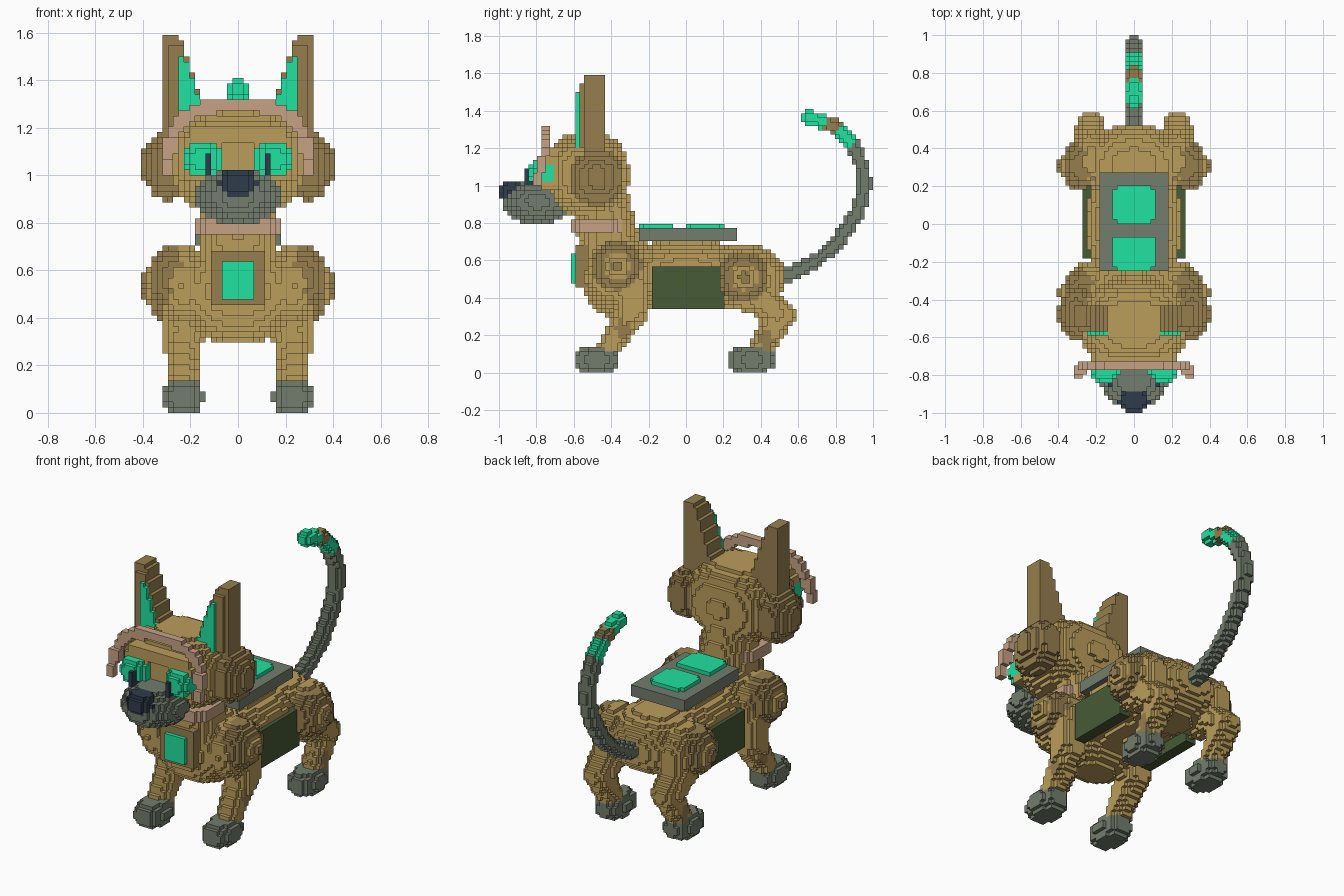
import bpy
import bmesh
from math import floor, ceil
from mathutils import Vector

old = bpy.data.objects.get("Cube")
if old:
    bpy.data.objects.remove(old, do_unlink=True)

V = 1 / 44  # block edge length


def linear(c):
    c /= 255
    return c / 12.92 if c < 0.04045 else ((c + 0.055) / 1.055) ** 2.4


def material(name, *rgb):
    m = bpy.data.materials.new(name)
    col = [linear(c) for c in rgb] + [1]
    m.diffuse_color = col
    m.use_nodes = True
    bsdf = m.node_tree.nodes["Principled BSDF"]
    bsdf.inputs["Base Color"].default_value = col
    bsdf.inputs["Roughness"].default_value = 0.8
    return m


TAN = material("tan", 187, 157, 91)
BROWN = material("brown", 150, 127, 78)
GREY = material("grey green", 115, 125, 109)
GREEN = material("bright green", 32, 226, 160)
PINK = material("dusty pink", 198, 162, 132)
NAVY = material("navy", 47, 60, 75)
OLIVE = material("dark olive", 71, 91, 54)

blocks = {}  # grid cell -> (part, material); later shapes replace earlier ones


def fill(part, mat, lo, hi, inside=lambda p: True):
    """Fill every block whose centre is in the bounds and passes the test."""
    spans = [range(max(floor(a / V + 0.5), -44), ceil(b / V - 0.5))
             for a, b in zip(lo, hi)]
    for i in spans[0]:
        for j in spans[1]:
            for k in spans[2]:
                p = Vector((i + 0.5, j + 0.5, k + 0.5)) * V
                if k >= 0 and inside(p):
                    blocks[i, j, k] = (part, mat)


def blob(part, mat, c, r, power=2):
    c, r = Vector(c), Vector(r)
    fill(part, mat, c - r, c + r,
         lambda p: sum(abs((p[n] - c[n]) / r[n]) ** power for n in range(3)) <= 1)


def limb(part, mat, a, b, ra, rb):
    """Tapered capsule of blocks from a to b."""
    a, b = Vector(a), Vector(b)
    d, m = b - a, Vector((max(ra, rb),) * 3)

    def inside(p):
        t = min(max((p - a).dot(d) / d.length_squared, 0), 1)
        return (p - a - d * t).length <= ra + (rb - ra) * t
    lo = Vector(map(min, a, b)) - m
    hi = Vector(map(max, a, b)) + m
    fill(part, mat, lo, hi, inside)


def ellipse(u, v, ru, rv, power=2.0):
    return abs(u / ru) ** power + abs(v / rv) ** power


# Torso and neck
blob("torso", TAN, (0, -.34, .51), (.27, .215, .22), 2.2)
blob("torso", TAN, (0, 0, .53), (.26, .40, .18), 2.1)
blob("torso", TAN, (0, .29, .51), (.27, .24, .178), 2.1)
limb("neck", TAN, (0, -.40, .64), (0, -.45, .92), .17, .15)
fill("collar", PINK, (-.19, -.62, .75), (.19, -.33, .81),
     lambda p: ellipse(p.x, p.y + .475, .20, .15, 2.6) <= 1)

# Skull, brow, muzzle and nose
blob("head", TAN, (0, -.53, 1.06), (.29, .225, .22), 2.6)
fill("brow", TAN, (-.2, -.78, 1.14), (.2, -.68, 1.2))
blob("muzzle", GREY, (0, -.79, .913), (.182, .195, .12), 1.95)
blob("nose", NAVY, (0, -.935, .97), (.08, .068, .06), 2.3)

# Arched visor around the face, tilted so its ends reach forward
for z0, z1, y in ((1.0, 1.07, -.818), (1.07, 1.16, -.795), (1.16, 1.34, -.773)):
    fill("visor", PINK, (-.32, y, z0), (.32, y + .05, z1),
         lambda p: ellipse(p.x, p.z - 1, .32, .32, 3) <= 1
         < ellipse(p.x, p.z - 1, .265, .265, 3))

# Back panel with two cells, chest light
fill("back_panel", GREY, (-.19, -.26, .705), (.19, .275, .773))
for y0, y1 in ((-.25, -.06), (0, .205)):
    mid, half = (y0 + y1) / 2, (y1 - y0) / 2
    fill("panel_cells", GREEN, (-.115, y0, .773), (.115, y1, .795),
         lambda p: abs(p.x) + abs(p.y - mid) < .115 + half - .03)
fill("chest_frame", BROWN, (-.115, -.595, .455), (.115, -.45, .68))
fill("chest_light", GREEN, (-.07, -.615, .48), (.07, -.595, .63))

# Paired parts
for s, side in ((1, "left_"), (-1, "right_")):
    def box(part, mat, x0, x1, y0, y1, z0, z1, test=lambda p: True):
        lo, hi = sorted((s * x0, s * x1))
        fill(side + part, mat, (lo, y0, z0), (hi, y1, z1), test)

    def ball(part, mat, x, y, z, r, power=2):
        blob(side + part, mat, (s * x, y, z), r, power)

    def leg(part, x, y0, z0, y1, z1, r0, r1):
        limb(side + part, TAN, (s * x, y0, z0), (s * x, y1, z1), r0, r1)

    # Front leg
    ball("front_leg", TAN, .23, -.37, .54, (.11, .165, .165))
    leg("front_leg", .23, -.30, .48, -.285, .33, .10, .09)
    leg("front_leg", .23, -.29, .33, -.415, .13, .085, .064)
    ball("front_knee", BROWN, .27, -.34, .24, (.035, .04, .065))
    ball("front_paw", GREY, .23, -.477, .068, (.084, .125, .073), 2.5)

    # Rear leg
    ball("rear_leg", TAN, .23, .34, .49, (.10, .17, .17))
    leg("rear_leg", .23, .34, .45, .49, .32, .10, .085)
    leg("rear_leg", .23, .51, .31, .40, .13, .08, .062)
    ball("rear_knee", BROWN, .27, .43, .18, (.035, .04, .065))
    ball("rear_paw", GREY, .23, .35, .068, (.084, .125, .073), 2.5)

    # Shoulder and hip joints: brown pad, tan ring, brown hub
    for name, y, z, reach in (("shoulder", -.37, .57, .39), ("hip", .31, .51, .395)):
        ball(name + "_joint", BROWN, .27, y, z, (reach - .28, .135, .135), 2.1)
        ball(name + "_joint", TAN, .33, y, z, (reach - .33, .07, .07), 2.5)
        ball(name + "_joint", BROWN, reach - .02, y, z, (.035, .03, .03), 3)

    # Flank plate
    box("flank_plate", OLIVE, .2, .262, -.18, .205, .34, .56)

    # Round cheek disc with raised hub
    ball("cheek_disc", BROWN, .30, -.475, 1.04, (.09, .145, .145), 2.4)
    ball("cheek_disc", BROWN, .35, -.475, 1.04, (.065, .055, .08), 2.8)

    # Ear with tapering inner edge, and its bright lining
    def ear_edge(p):
        return abs(p.x) > .12 + max(p.z - 1.22, 0) * .33
    box("ear", BROWN, .12, .31, -.545, -.43, 1.12, 1.595, ear_edge)
    box("ear", BROWN, .12, .29, -.565, -.545, 1.2, 1.55, ear_edge)
    box("ear_lining", GREEN, .13, .255, -.595, -.565, 1.2, 1.5,
        lambda p: abs(p.x) > .14 + (p.z - 1.25) * .34)

    # Bulging eye in its socket, with slit pupil
    box("eye_socket", TAN, .07, .23, -.77, -.68, .98, 1.16)
    ball("eye", GREEN, .15, -.755, 1.068, (.08, .085, .078), 2.5)
    box("pupil", NAVY, .115, .14, -.86, -.80, 1.0, 1.09)

# Tail: path points with the colour of the stretch that follows
tail = [(.44, .49, GREY), (.57, .53, GREY), (.70, .60, GREY), (.82, .71, GREY),
        (.91, .85, GREY), (.958, 1.0, GREY), (.94, 1.11, GREY),
        (.88, 1.235, GREEN), (.795, 1.315, BROWN), (.725, 1.345, GREEN),
        (.65, 1.365, None)]
for (y0, z0, mat), (y1, z1, _) in zip(tail, tail[1:]):
    limb("tail", mat, (0, y0, z0), (0, y1, z1), .041, .041)

# Turn each part's blocks into one closed mesh
parts = {}
for cell, (part, mat) in blocks.items():
    parts.setdefault(part, {})[cell] = mat

for part, cells in parts.items():
    bm = bmesh.new()
    corners = {}
    mats = list(dict.fromkeys(cells.values()))

    def corner(c):
        if c not in corners:
            corners[c] = bm.verts.new(Vector(c) * V)
        return corners[c]

    for cell, mat in cells.items():
        for axis in range(3):
            for step in (0, 1):
                near = list(cell)
                near[axis] += 2 * step - 1
                if tuple(near) in cells:
                    continue
                quad = []
                for du, dv in ((0, 0), (1, 0), (1, 1), (0, 1)):
                    c = list(cell)
                    c[axis] += step
                    c[(axis + 1) % 3] += du
                    c[(axis + 2) % 3] += dv
                    quad.append(corner(tuple(c)))
                face = bm.faces.new(quad if step else quad[::-1])
                face.material_index = mats.index(mat)
    mesh = bpy.data.meshes.new(part)
    bm.to_mesh(mesh)
    bm.free()
    for m in mats:
        mesh.materials.append(m)
    bpy.context.scene.collection.objects.link(bpy.data.objects.new(part, mesh))
